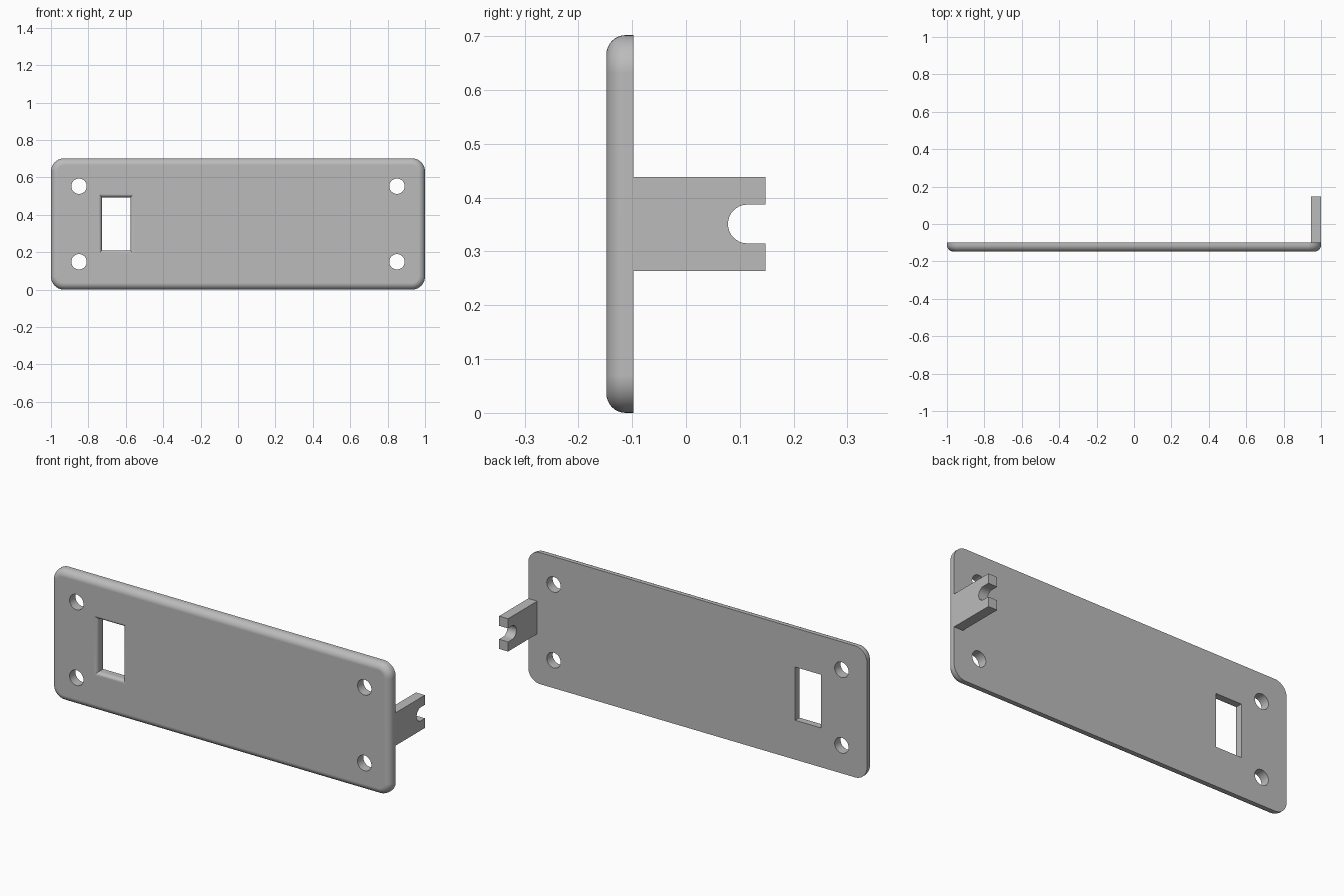
import bpy, bmesh
from math import sin, cos, pi, radians

if "Cube" in bpy.data.objects:
    bpy.data.objects.remove(bpy.data.objects["Cube"])

FRONT, BACK, HEIGHT = -0.148, -0.098, 0.702
MID = HEIGHT / 2

grey = bpy.data.materials.new("light grey")
grey.use_nodes = True
colour = (0.5, 0.5, 0.5, 1)
grey.diffuse_color = colour
grey.node_tree.nodes["Principled BSDF"].inputs["Base Color"].default_value = colour


def outline(cx, cz, hx, hz, radius=0, steps=0):
    """Rectangle in x and z, with rounded corners if steps > 0."""
    points = []
    for i, (sx, sz) in enumerate([(1, 1), (-1, 1), (-1, -1), (1, -1)]):
        for k in range(steps + 1):
            a = i * pi / 2 + (k / steps * pi / 2 if steps else 0)
            r = radius if steps else 0
            points.append((cx + sx * (hx - radius) + r * cos(a),
                           cz + sz * (hz - radius) + r * sin(a)))
    return points


def finish(bm, name):
    bmesh.ops.recalc_face_normals(bm, faces=bm.faces)
    mesh = bpy.data.meshes.new(name)
    bm.to_mesh(mesh)
    bm.free()
    mesh.materials.append(grey)
    obj = bpy.data.objects.new(name, mesh)
    bpy.context.collection.objects.link(obj)
    return obj


def loft(name, rings):
    """Skin a stack of equal-sized 3D rings and cap both ends."""
    bm = bmesh.new()
    loops = [[bm.verts.new(p) for p in ring] for ring in rings]
    n = len(loops[0])
    for a, b in zip(loops, loops[1:]):
        for i in range(n):
            j = (i + 1) % n
            bm.faces.new((a[i], a[j], b[j], b[i]))
    bm.faces.new(loops[0])
    bm.faces.new(loops[-1])
    return finish(bm, name)


def at_y(points, y):
    return [(x, y, z) for x, z in points]


def fillet(radius, steps):
    """Sideways offset and depth along a quarter round."""
    for k in range(steps + 1):
        t = k / steps * pi / 2
        yield radius * (1 - sin(t)), radius * (1 - cos(t))


def smooth(obj):
    bpy.ops.object.select_all(action='DESELECT')
    obj.select_set(True)
    bpy.context.view_layer.objects.active = obj
    for mod in list(obj.modifiers):
        bpy.ops.object.modifier_apply(modifier=mod.name)
    bpy.ops.object.shade_smooth_by_angle(angle=radians(30))
    normals = obj.modifiers.new("normals", 'WEIGHTED_NORMAL')
    normals.keep_sharp = True


# Face plate with rounded corners and a rounded front rim
rings = [at_y(outline(0, MID, 1 - d, MID - d, 0.07 - d, 10), FRONT + depth)
         for d, depth in fillet(0.036, 8)]
rings.append(at_y(outline(0, MID, 1, MID, 0.07, 10), BACK))
plate = loft("face_plate", rings)

# Window cutter, flared towards the front
wx, wz, hx, hz = -0.652, 0.352, 0.076, 0.142
rings = [at_y(outline(wx, wz, hx + d, hz + d), FRONT + depth)
         for d, depth in fillet(0.019, 6)]
rings.insert(0, at_y(outline(wx, wz, hx + 0.019, hz + 0.019), FRONT - 0.05))
rings.append(at_y(outline(wx, wz, hx, hz), BACK + 0.05))
cutters = [loft("window_cutter", rings)]

# Screw hole cutters
for x in (-0.85, 0.85):
    for z in (MID - 0.202, MID + 0.202):
        ring = outline(x, z, 0.041, 0.041, 0.041, 10)
        ring = [p for i, p in enumerate(ring) if i % 11 != 10]
        cutters.append(loft("screw_hole_cutter",
                            [at_y(ring, FRONT - 0.05), at_y(ring, BACK + 0.05)]))

for cutter in cutters:
    cut = plate.modifiers.new("cut", 'BOOLEAN')
    cut.operation, cut.solver, cut.object = 'DIFFERENCE', 'EXACT', cutter
smooth(plate)
for cutter in cutters:
    bpy.data.objects.remove(cutter)

# Rear tab with a round-bottomed open slot
END, HALF, SLOT, SLOT_Y = 0.148, 0.0875, 0.036, 0.114
profile = [(END, MID - HALF), (END, MID - SLOT)]
for k in range(17):
    a = -pi / 2 - k / 16 * pi
    profile.append((SLOT_Y + SLOT * cos(a), MID + SLOT * sin(a)))
profile += [(END, MID + SLOT), (END, MID + HALF), (BACK, MID + HALF), (BACK, MID - HALF)]
tab = loft("slotted_tab", [[(x, y, z) for y, z in profile] for x in (0.947, 1.0)])
smooth(tab)
